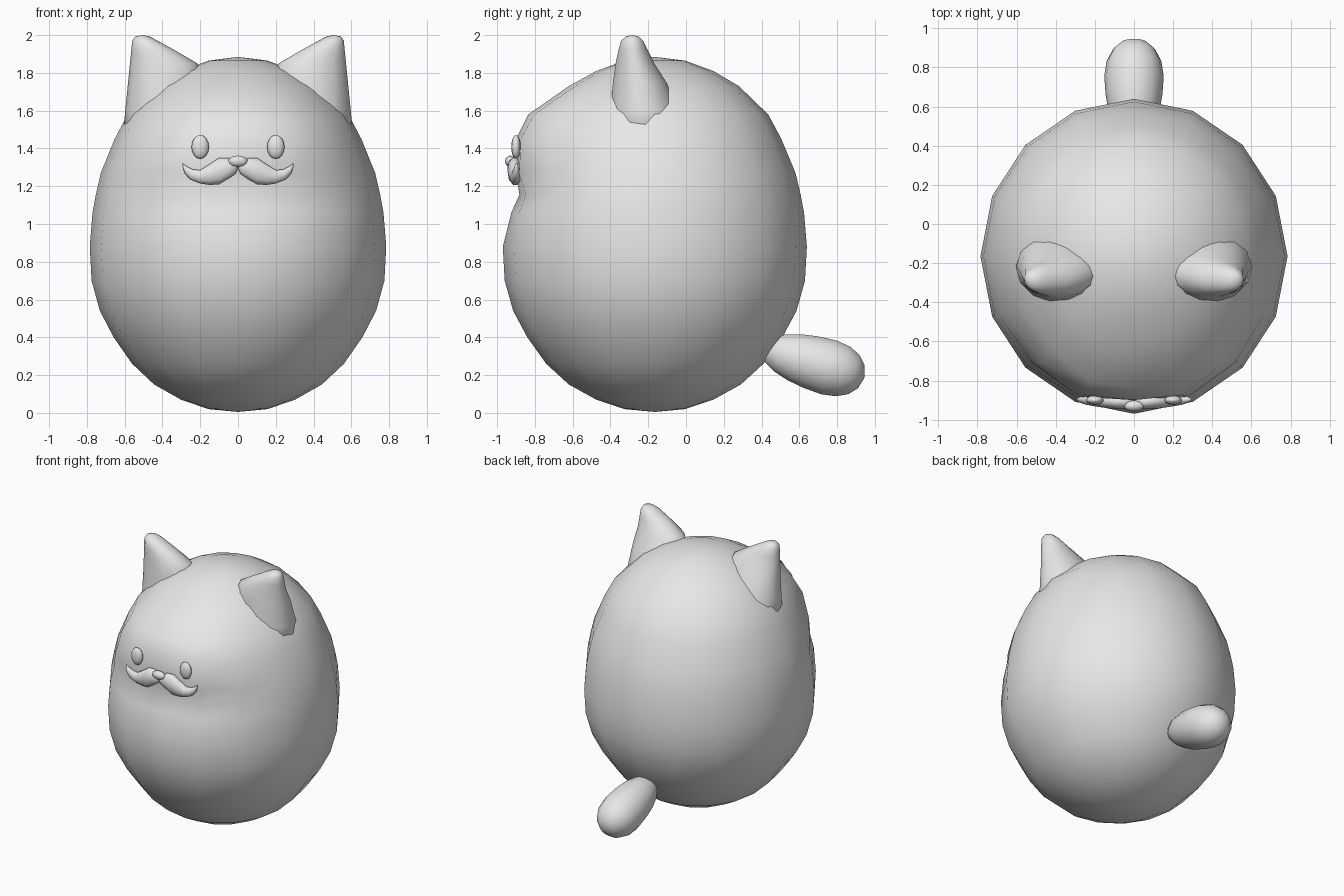
import bpy, bmesh
from math import sin, cos, pi
from mathutils import Vector

if "Cube" in bpy.data.objects:
    bpy.data.objects.remove(bpy.data.objects["Cube"], do_unlink=True)

grey = bpy.data.materials.new("soft_grey")
grey.use_nodes = True
grey.diffuse_color = (0.8, 0.8, 0.8, 1)
grey.node_tree.nodes["Principled BSDF"].inputs["Base Color"].default_value = (0.8, 0.8, 0.8, 1)


def ellipse(centre, u, v, sides):
    """Ring of points around a centre, spanned by two half-axis vectors."""
    c, u, v = Vector(centre), Vector(u), Vector(v)
    return [c + u * cos(2 * pi * i / sides) + v * sin(2 * pi * i / sides) for i in range(sides)]


def loft(name, rings, start, end, mirror=False):
    """Skin a list of rings, closing both ends with a pole point."""
    bm = bmesh.new()
    loops = [[bm.verts.new(p) for p in ring] for ring in rings]
    n = len(loops[0])
    for a, b in zip(loops, loops[1:]):
        for i in range(n):
            j = (i + 1) % n
            bm.faces.new((a[i], a[j], b[j], b[i]))
    for pole, loop in ((start, loops[0]), (end, loops[-1])):
        tip = bm.verts.new(pole)
        for i in range(n):
            bm.faces.new((loop[i], loop[(i + 1) % n], tip))
    if mirror:
        extra = bmesh.ops.duplicate(bm, geom=bm.verts[:] + bm.edges[:] + bm.faces[:])["geom"]
        for v in extra:
            if isinstance(v, bmesh.types.BMVert):
                v.co.x *= -1
    bmesh.ops.recalc_face_normals(bm, faces=bm.faces[:])
    for f in bm.faces:
        f.smooth = True
    mesh = bpy.data.meshes.new(name)
    bm.to_mesh(mesh)
    bm.free()
    mesh.materials.append(grey)
    obj = bpy.data.objects.new(name, mesh)
    bpy.context.collection.objects.link(obj)
    return obj


def ball(name, centre, size, mirror=False, taper=0.0):
    """Ellipsoid, optionally narrowed towards its bottom."""
    x, y, z = centre
    rings = []
    for k in range(1, 8):
        a = pi * k / 8
        w = sin(a) * (1 - taper * (1 + cos(a)) / 2)
        rings.append(ellipse((x, y, z - size[2] * cos(a)), (size[0] * w, 0, 0), (0, size[1] * w, 0), 12))
    return loft(name, rings, (x, y, z - size[2]), (x, y, z + size[2]), mirror)


# Egg-shaped body: height, radius, then forward push of the centre, next and outer face columns
MID = -0.165
profile = [
    (0.02, 0.16), (0.07, 0.31), (0.15, 0.455), (0.26, 0.575), (0.40, 0.675),
    (0.54, 0.75), (0.70, 0.795), (0.88, 0.805),
    (1.06, 0.79, -0.03, -0.01, 0), (1.155, 0.772, -0.055, -0.03, -0.01),
    (1.27, 0.745, -0.01, 0.03, 0.02), (1.45, 0.67, 0.065, 0.09, 0.07),
    (1.58, 0.6, 0.07, 0.085, 0.06), (1.73, 0.445, 0.01, 0.01, 0.01),
    (1.81, 0.31), (1.865, 0.16),
]
rings = []
for z, r, *push in profile:
    ring = ellipse((0, MID, z), (r * 0.975, 0, 0), (0, r, 0), 16)
    for step, amount in enumerate(push):
        for i in {12 - step, 12 + step}:
            ring[i].y -= amount
    rings.append(ring)
loft("body", rings, (0, MID, 0.005), (0, MID, 1.885))

# Ears: height, inner and outer x, front and back y
ear = [
    (1.45, 0.16, 0.61, -0.41, 0.0), (1.6, 0.17, 0.597, -0.405, -0.04),
    (1.75, 0.18, 0.582, -0.39, -0.10), (1.85, 0.215, 0.572, -0.375, -0.165),
    (1.92, 0.335, 0.565, -0.36, -0.20), (1.97, 0.425, 0.56, -0.345, -0.225),
    (1.993, 0.47, 0.545, -0.32, -0.25),
]
rings = [ellipse(((a + b) / 2, (f + k) / 2, z), ((b - a) / 2, 0, 0), (0, (k - f) / 2, 0), 14)
         for z, a, b, f, k in ear]
loft("ears", rings, (0.38, -0.2, 1.42), (0.505, -0.285, 2.0), mirror=True)

# Tail: thick rounded stub sloping down at the back
axis = Vector((0, 0.96, -0.28))
across = Vector((0, 0.28, 0.96))
root = Vector((0, 0.40, 0.345))
stations = [(0.03, 0.065), (0.1, 0.105), (0.18, 0.13), (0.27, 0.145), (0.37, 0.152),
            (0.45, 0.14), (0.51, 0.11), (0.55, 0.065)]
rings = [ellipse(root + axis * t, (r, 0, 0), across * r, 14) for t, r in stations]
loft("tail", rings, root, root + axis * 0.568)

# Eyes and nose
ball("eyes", (0.2, -0.9, 1.408), (0.046, 0.025, 0.063), mirror=True)
ball("nose", (0, -0.93, 1.332), (0.052, 0.028, 0.03), taper=-0.0)

# Curled moustache: x, centre height, half height, depth
curl = [
    (0.012, 1.3, 0.035, 0.03), (0.05, 1.295, 0.058, 0.036), (0.1, 1.28, 0.074, 0.038),
    (0.15, 1.262, 0.058, 0.035), (0.2, 1.25, 0.038, 0.03), (0.245, 1.262, 0.028, 0.024),
    (0.275, 1.285, 0.02, 0.016), (0.29, 1.308, 0.009, 0.008),
]
rings = [ellipse((x, -0.912 + 0.05 * x, z), (0, d, 0), (-0.3 * h * (x > 0.2), 0, h), 10)
         for x, z, h, d in curl]
loft("moustache", rings, (0, -0.91, 1.3), (0.293, -0.897, 1.325), mirror=True)
